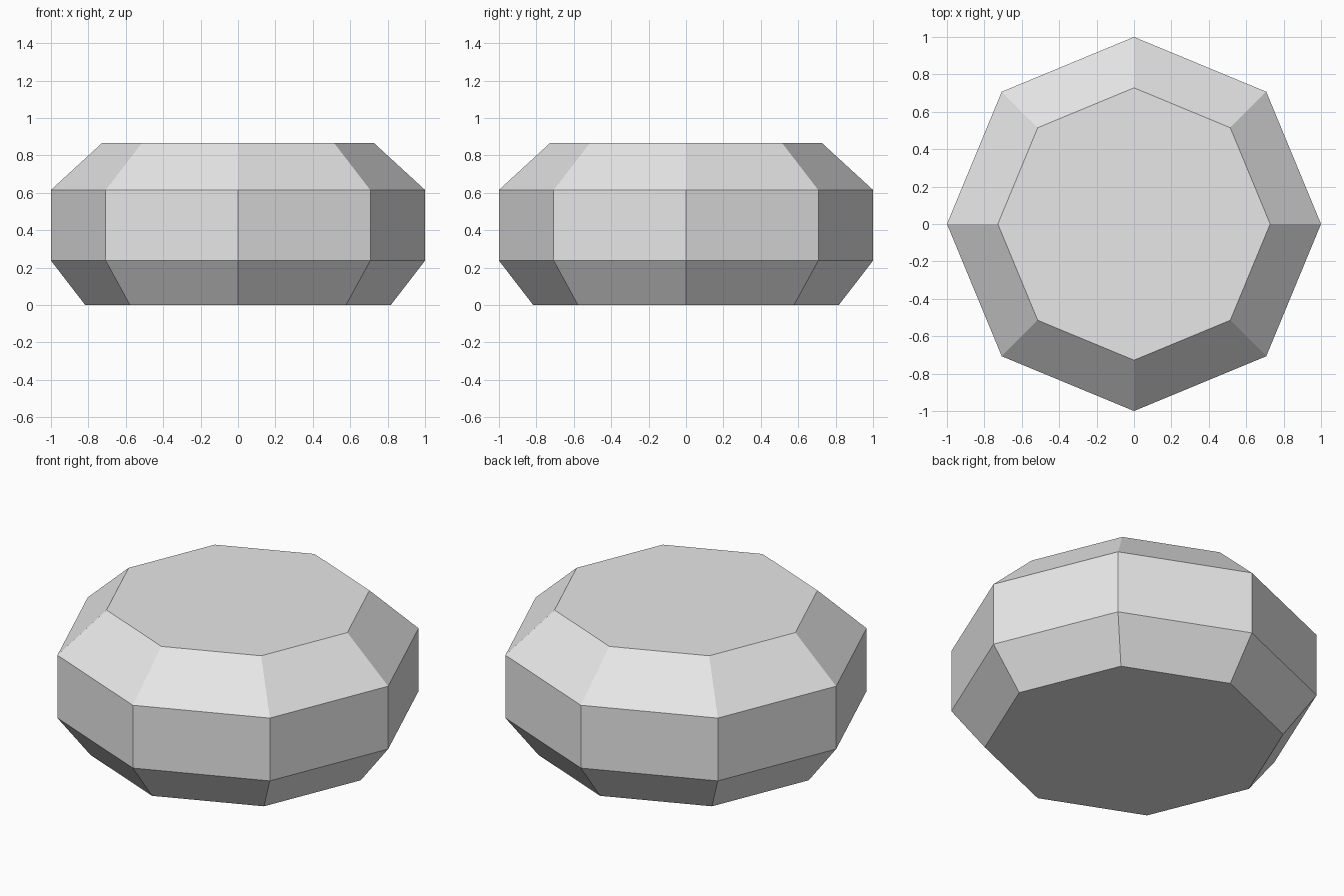
import bpy
import bmesh
from math import cos, sin, tau

if "Cube" in bpy.data.objects:
    bpy.data.objects.remove(bpy.data.objects["Cube"], do_unlink=True)

SIDES = 8
# Radius and height of each ring, bottom to top
PROFILE = [(0.817, 0.0), (1.0, 0.237), (1.0, 0.615), (0.728, 0.865)]


def make_material(name, colour):
    mat = bpy.data.materials.new(name)
    mat.use_nodes = True
    mat.diffuse_color = colour
    mat.node_tree.nodes["Principled BSDF"].inputs["Base Color"].default_value = colour
    return mat


# Faceted octagonal body: stacked rings joined by flat quads
bm = bmesh.new()
rings = [
    [bm.verts.new((r * cos(tau * i / SIDES), r * sin(tau * i / SIDES), z)) for i in range(SIDES)]
    for r, z in PROFILE
]
for low, high in zip(rings, rings[1:]):
    for i in range(SIDES):
        j = (i + 1) % SIDES
        bm.faces.new((low[i], low[j], high[j], high[i]))

# Flat base and top
bm.faces.new(rings[0][::-1])
bm.faces.new(rings[-1])
bmesh.ops.recalc_face_normals(bm, faces=bm.faces)

mesh = bpy.data.meshes.new("faceted_body")
bm.to_mesh(mesh)
bm.free()
mesh.materials.append(make_material("light_grey", (0.8, 0.8, 0.8, 1.0)))
body = bpy.data.objects.new("faceted_body", mesh)
bpy.context.collection.objects.link(body)
